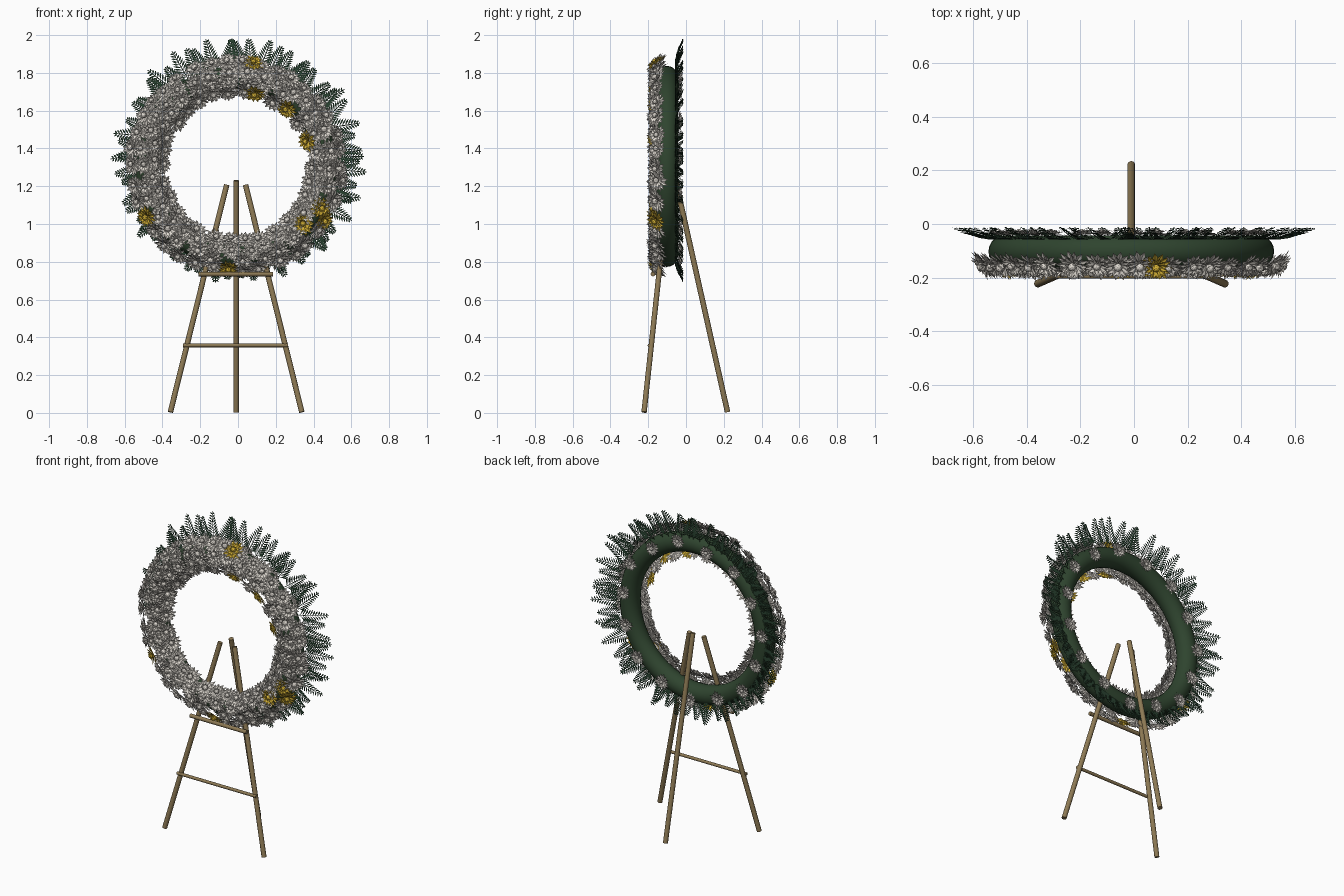
import bpy, bmesh, math, random
from mathutils import Vector, Matrix

if "Cube" in bpy.data.objects:
    bpy.data.objects.remove(bpy.data.objects["Cube"])

random.seed(7)
CENTER = Vector((-0.01, 0, 1.305))
FERN_CENTER = Vector((0.003, 0, 1.325))
RING_R = 0.472


def material(name, rgb):
    m = bpy.data.materials.new(name)
    m.diffuse_color = (*rgb, 1)
    m.use_nodes = True
    m.node_tree.nodes["Principled BSDF"].inputs["Base Color"].default_value = m.diffuse_color
    return m


WOOD = material("brown wood", (0.27, 0.195, 0.09))
FOAM = material("dark green base", (0.028, 0.058, 0.028))
FERN = material("fern green", (0.022, 0.055, 0.03))
WHITE = material("white petal", (0.74, 0.70, 0.64))
YELLOW = material("yellow petal", (0.72, 0.48, 0.04))


def finish(bm, name, mat, smooth=False):
    me = bpy.data.meshes.new(name)
    bm.to_mesh(me)
    bm.free()
    me.materials.append(mat)
    if smooth:
        for p in me.polygons:
            p.use_smooth = len(p.vertices) == 4
    ob = bpy.data.objects.new(name, me)
    bpy.context.collection.objects.link(ob)
    return ob


def rod(name, a, b, r):
    a, b = Vector(a), Vector(b)
    d = b - a
    bm = bmesh.new()
    mat = Matrix.Translation((a + b) / 2) @ d.to_track_quat('Z', 'Y').to_matrix().to_4x4()
    bmesh.ops.create_cone(bm, cap_ends=True, segments=14, radius1=r, radius2=r,
                          depth=d.length, matrix=mat)
    return finish(bm, name, WOOD, True)


def polar(a, r, y, center=CENTER):
    return center + Vector((math.cos(a) * r, y, math.sin(a) * r))


# Easel: two front legs, one rear leg, two crossbars
for side, label in ((-1, "left"), (1, "right")):
    rod(f"front_leg_{label}", (-0.01 + side * 0.348, -0.222, 0.004),
        (-0.01 + side * 0.05, -0.092, 1.207), 0.0145)
rod("rear_leg", (-0.01, 0.22, 0.004), (-0.01, -0.055, 1.23), 0.0145)
rod("wreath_rest_bar", (-0.21, -0.175, 0.735), (0.185, -0.175, 0.735), 0.012)
rod("lower_crossbar", (-0.29, -0.194, 0.357), (0.265, -0.194, 0.357), 0.0095)

# Wreath base ring
bpy.ops.mesh.primitive_torus_add(location=CENTER + Vector((0, -0.102, 0)),
                                 rotation=(math.pi / 2, 0, 0), major_segments=64,
                                 minor_segments=20, major_radius=RING_R, minor_radius=0.06)
ring = bpy.context.object
ring.name = "wreath_base_ring"
ring.data.materials.append(FOAM)
bpy.ops.object.shade_smooth()


# Fern fronds: a thin spine with paired leaflets, curving backwards
def frond(bm, a, lean, base_r, length):
    out = Vector((math.cos(a + lean), 0, math.sin(a + lean)))
    across = Vector((-out.z, 0, out.x))
    root = polar(a, base_r, 0, FERN_CENTER)

    def point(t):
        return root + out * length * t + Vector((0, -0.058 + 0.008 * t + 0.038 * t * t, 0))

    def quad(*pts):
        bm.faces.new([bm.verts.new(p) for p in pts])

    for i in range(4):
        p, q = point(i / 4), point((i + 1) / 4)
        w = across * 0.0022
        quad(p - w, q - w, q + w, p + w)
    pairs = 11
    for i in range(pairs):
        t = 0.06 + 0.92 * i / pairs
        reach = 0.062 * (1.1 - t) ** 0.7
        p = point(t)
        for s in (-1, 1):
            d = (across * s * 0.8 + out * 0.6) * reach
            w = (out * 0.8 - across * s * 0.6) * 0.005
            lift = Vector((0, 0.005, 0))
            quad(p, p + d * 0.55 - w + lift, p + d, p + d * 0.55 + w + lift)


bm = bmesh.new()
N_FRONDS = 66
for i in range(N_FRONDS):
    a = math.tau * i / N_FRONDS + random.uniform(-0.03, 0.03)
    tip = random.uniform(0.635, 0.69) - 0.03 * max(0, -math.sin(a))
    frond(bm, a, random.uniform(-0.3, 0.3), 0.495, tip - 0.495)
finish(bm, "fern_fronds", FERN)


# Layered blooms: creased pointed petals around a round heart
def bloom(bm, loc, n, size, flat=1.0):
    n = n.normalized()
    u0 = n.orthogonal().normalized()
    spin = random.uniform(0, math.tau)
    for count, length, tilt, width in ((14, 1.0, 8, 0.16), (12, 0.85, 28, 0.15), (8, 0.6, 52, 0.12)):
        spin += 0.25
        for k in range(count):
            u = Matrix.Rotation(spin + math.tau * k / count, 3, n) @ u0
            s = n.cross(u)
            e = math.radians(tilt * flat + random.uniform(-6, 6))
            d = (u * math.cos(e) + n * math.sin(e)) * size * length * random.uniform(0.92, 1.06)
            up = (n * math.cos(e) - u * math.sin(e)) * size
            mid = loc + d * 0.66
            base, left, right, tip, crease = [bm.verts.new(p) for p in (
                loc, mid + s * size * width + up * 0.05, mid - s * size * width + up * 0.05,
                loc + d, mid - up * 0.01)]
            bm.faces.new((base, right, tip, crease))
            bm.faces.new((base, crease, tip, left))
    bmesh.ops.create_icosphere(bm, subdivisions=2, radius=size * 0.23,
                               matrix=Matrix.Translation(loc + n * size * 0.3 * flat))


def front_bloom(bm, a, r, size, lift=0.0):
    # Blooms face forwards on the middle rows and tip away towards both rims
    k = max(-1.1, min(1.2, (r - RING_R) / 0.07))
    tilt = math.radians(48) * k
    radial = Vector((math.cos(a), 0, math.sin(a)))
    n = radial * math.sin(tilt) - Vector((0, 1, 0)) * math.cos(tilt)
    bloom(bm, polar(a, r, -0.162 + 0.012 * abs(k) - lift), n, size)


# Yellow accents at chosen places
accents = [(0.08, 1.845), (0.09, 1.695), (0.26, 1.615), (0.37, 1.44), (0.44, 1.085),
           (0.45, 1.02), (0.345, 1.0), (-0.05, 0.77), (-0.48, 1.04)]
bm = bmesh.new()
spots = []
for x, z in accents:
    d = Vector((x - CENTER.x, z - CENTER.z))
    spots.append(d)
    front_bloom(bm, math.atan2(d.y, d.x), d.length, 0.064, 0.004)
finish(bm, "yellow_blooms", YELLOW)

# White blooms in four rows, leaving room for the accents
bm = bmesh.new()
for r, count in ((0.545, 38), (0.497, 34), (0.448, 31), (0.403, 30)):
    for i in range(count):
        a = math.tau * (i + random.uniform(-0.2, 0.2)) / count
        rr = r + random.uniform(-0.012, 0.01)
        p = Vector((math.cos(a) * rr, math.sin(a) * rr))
        if min((p - s).length for s in spots) > 0.05:
            front_bloom(bm, a, rr, random.uniform(0.058, 0.072))
finish(bm, "white_blooms", WHITE)

# Small white blooms spaced along the back of the ring
bm = bmesh.new()
for i in range(15):
    a = math.tau * (i + 0.3) / 15
    r = RING_R + (0.024 if i % 2 else 0.006)
    bloom(bm, polar(a, r, -0.04), Vector((0, 1, 0)), 0.05, 0.7)
finish(bm, "rear_blooms", WHITE)
